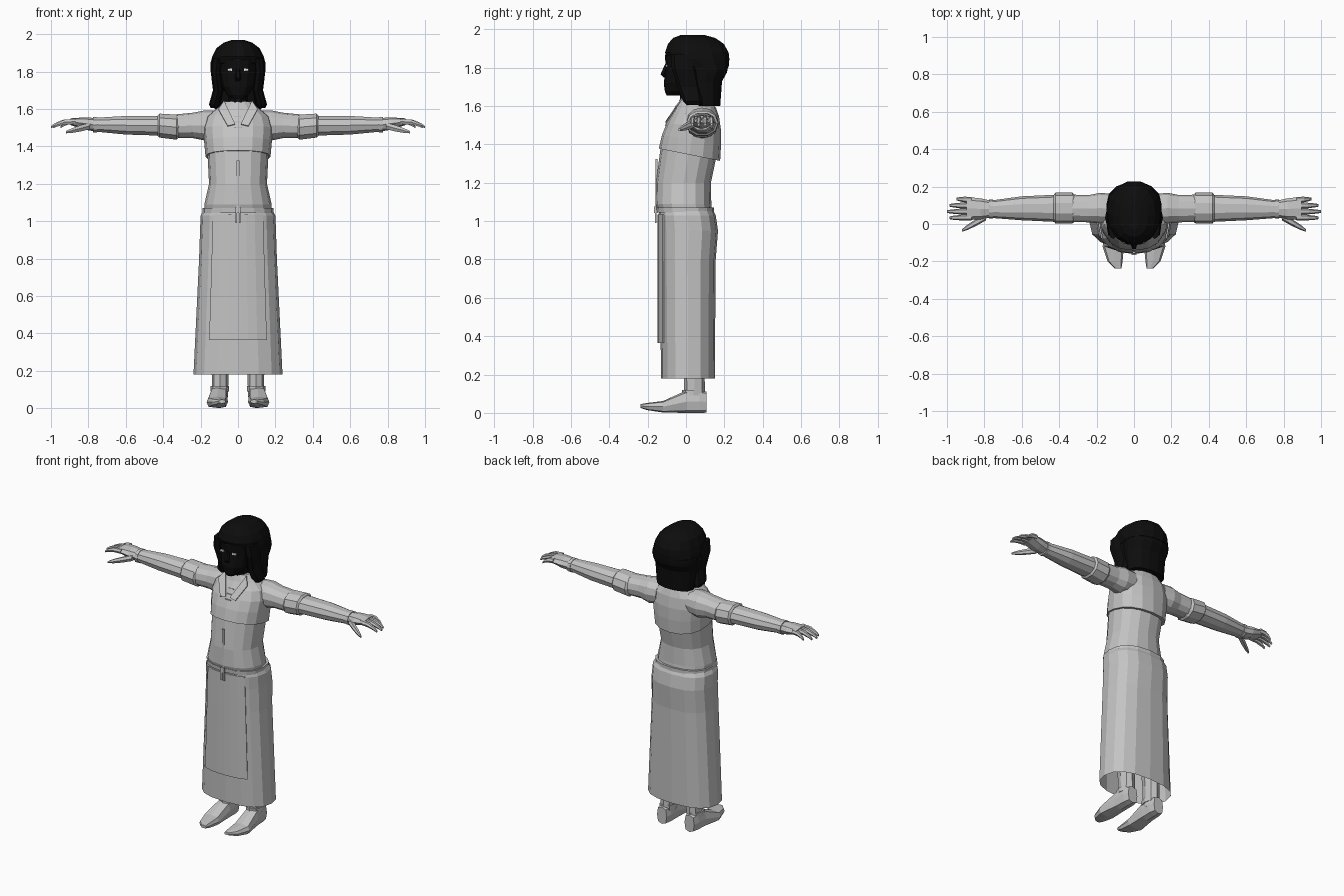
import bpy, bmesh, math
from mathutils import Vector

if "Cube" in bpy.data.objects:
    bpy.data.objects.remove(bpy.data.objects["Cube"])


def material(name, value):
    mat = bpy.data.materials.new(name)
    mat.use_nodes = True
    colour = (value, value, value, 1)
    mat.diffuse_color = colour
    mat.node_tree.nodes["Principled BSDF"].inputs["Base Color"].default_value = colour
    return mat


CLOTH = material("grey cloth", .55)
BLACK = material("black hair and face", .004)
PALE = material("pale eye", .8)


def finish(name, bm, mat, mirror=False, thickness=0):
    bmesh.ops.recalc_face_normals(bm, faces=bm.faces)
    mesh = bpy.data.meshes.new(name)
    bm.to_mesh(mesh)
    bm.free()
    mesh.materials.append(mat)
    ob = bpy.data.objects.new(name, mesh)
    bpy.context.collection.objects.link(ob)
    if thickness:
        ob.modifiers.new("thickness", "SOLIDIFY").thickness = thickness
    if mirror:
        ob.modifiers.new("mirror", "MIRROR")
    return ob


def oval_point(angle, power):
    """Point on a unit oval that grows squarer as the power rises."""
    c, s = round(math.cos(angle), 6), round(math.sin(angle), 6)
    return [math.copysign(abs(v) ** (2 / power), v) for v in (c, s)]


def loft(name, mat, axis, rings, sides=12, power=2.2, mirror=False, open_start=False, tilt=0):
    """Skin rings of (position, centre a, centre b, half a, half b) along an axis.
    The tilt leans the first ring and fades out towards the last."""
    bm = bmesh.new()
    a, b = [i for i in range(3) if i != axis]
    loops = []
    for index, (position, centre_a, centre_b, half_a, half_b) in enumerate(rings):
        lean = tilt * (1 - index / (len(rings) - 1))
        loop = []
        for k in range(sides):
            u, v = oval_point(math.tau * k / sides, power)
            point = Vector()
            point[a] = centre_a + half_a * u
            point[b] = centre_b + half_b * v
            point[axis] = position + lean * point[b]
            loop.append(bm.verts.new(point))
        loops.append(loop)
    for low, high in zip(loops, loops[1:]):
        for k in range(sides):
            bm.faces.new((low[k - 1], low[k], high[k], high[k - 1]))
    if not open_start:
        bm.faces.new(loops[0])
    bm.faces.new(loops[-1])
    return finish(name, bm, mat, mirror)


def upright(name, mat, rows, **options):
    """Loft up z from rows of (height, half width, front, back)."""
    rings = [(z, 0, (front + back) / 2, width, (back - front) / 2)
             for z, width, front, back in rows]
    return loft(name, mat, 2, rings, **options)


def block(name, mat, centre, size, mirror=False):
    bm = bmesh.new()
    bmesh.ops.create_cube(bm, size=1)
    bmesh.ops.scale(bm, vec=size, verts=bm.verts)
    bmesh.ops.translate(bm, vec=centre, verts=bm.verts)
    return finish(name, bm, mat, mirror)


# Long skirt, open at the hem
upright("skirt", CLOTH, [(.18, .238, -.13, .15), (.8, .208, -.137, .155), (.95, .203, -.14, .167),
                         (1.03, .2, -.143, .155), (1.06, .185, -.14, .14)],
        sides=16, power=2.5, open_start=True)

# Apron curving with the front of the skirt
bm = bmesh.new()
columns, rows = 6, 3
bmesh.ops.create_grid(bm, x_segments=columns, y_segments=rows, size=1)
for vert in bm.verts:
    z = .7 + .335 * vert.co.y
    x = vert.co.x * (.165 - .03 * z)
    skirt_half = .245 - .045 * z
    depth = (1 - abs(x / skirt_half) ** 2.5) ** .4
    vert.co = (x, .007 - .155 * depth, z)
finish("apron", bm, CLOTH, thickness=.006)

# Belt with a knot and two loose ends
upright("belt", CLOTH, [(1.045, .19, -.153, .147), (1.07, .19, -.155, .147)], sides=16, power=2.4)
block("belt_knot", CLOTH, (0, -.157, 1.06), (.026, .018, .034))
block("belt_end", CLOTH, (.009, -.158, 1.02), (.009, .006, .06), mirror=True)

# Shirt, with a raised yoke that dips towards the back
upright("shirt", CLOTH, [(1.065, .18, -.152, .135), (1.09, .18, -.16, .132), (1.2, .155, -.157, .13),
                         (1.4, .165, -.13, .172)], sides=16, power=2.3)
upright("shirt_yoke", CLOTH, [(1.35, .174, -.142, .178), (1.43, .181, -.125, .183), (1.5, .186, -.1, .182),
                              (1.56, .17, -.07, .172), (1.6, .12, -.047, .155), (1.64, .07, -.03, .11)],
        sides=16, power=2.3, tilt=-.2)
block("button_band", CLOTH, (0, -.153, 1.2), (.014, .01, .25))

# Open collar and lacing
bm = bmesh.new()
bm.faces.new([bm.verts.new(p) for p in ((.075, -.02, 1.645), (.015, -.108, 1.52),
                                       (.055, -.108, 1.51), (.105, -.055, 1.6))])
finish("collar", bm, CLOTH, mirror=True, thickness=.006)
for step in range(3):
    block("collar_lace", CLOTH, (0, -.105 + .018 * step, 1.5 + .03 * step), (.04, .008, .006))

# Sleeves, rolled cuffs, forearms and glove edges
loft("sleeve", CLOTH, 0, [(.11, .08, 1.515, .08, .075), (.18, .085, 1.512, .082, .08),
                          (.24, .082, 1.512, .073, .068), (.34, .084, 1.507, .073, .063)], mirror=True)
loft("rolled_cuff", CLOTH, 0, [(.315, .085, 1.505, .07, .06), (.33, .085, 1.503, .083, .07),
                               (.42, .085, 1.511, .083, .067), (.43, .085, 1.511, .07, .056)],
     sides=10, mirror=True)
loft("forearm", CLOTH, 0, [(.41, .084, 1.51, .073, .055), (.6, .084, 1.513, .064, .052),
                           (.77, .079, 1.516, .046, .038)], sides=10, mirror=True)
loft("glove_edge", CLOTH, 0, [(x, .08, 1.515, .051, .043) for x in (.755, .775)], sides=10, mirror=True)

# Hands: palm, fanned and curled fingers, thumb
loft("palm", CLOTH, 0, [(.765, .08, 1.516, .045, .036), (.82, .081, 1.522, .056, .033),
                        (.895, .083, 1.532, .062, .018)], sides=8, mirror=True)
for index, finger in enumerate(("index", "middle", "ring", "little")):
    root = .036 + .031 * index
    reach = .13 - .013 * (index - 1) ** 2
    rings = []
    for part in (0, .5, .85, 1):
        thick = .016 - .009 * part ** 3
        rings.append((.87 + reach * part, root + (.08 * root - .006) * part,
                      1.533 - .03 * part ** 3, thick, thick))
    loft(finger + "_finger", CLOTH, 0, rings, sides=6, mirror=True)
rings = []
for part in (0, .4, .75, 1):
    thick = .02 - .013 * part ** 3
    rings.append((.79 + .13 * part, .04 - .075 * part, 1.51 - .034 * part, thick, thick))
loft("thumb", CLOTH, 0, rings, sides=6, mirror=True)

# Neck, face, nose and eyes
loft("neck", BLACK, 2, [(z, 0, .025, .05, .058) for z in (1.58, 1.72)], sides=10)
upright("face", BLACK, [(1.655, .03, -.1, -.02), (1.675, .058, -.11, .03), (1.72, .085, -.116, .08),
                        (1.8, .1, -.105, .1), (1.86, .104, -.11, .1), (1.92, .09, -.09, .1)])
loft("nose", BLACK, 2, [(1.75, 0, -.108, .012, .01), (1.765, 0, -.113, .017, .023),
                        (1.82, 0, -.1, .008, .01)], sides=6)
block("eye", PALE, (.044, -.1, 1.81), (.026, .009, .012), mirror=True)

# Hair: crown, back and hanging side locks
upright("hair_crown", BLACK, [(1.8, .148, -.02, .225), (1.845, .147, -.1, .23), (1.88, .138, -.113, .226),
                              (1.925, .115, -.097, .2), (1.955, .075, -.07, .155), (1.97, .03, -.03, .1)],
        sides=14)
upright("hair_back", BLACK, [(1.6, .125, .03, .18), (1.73, .135, .01, .19), (1.775, .143, 0, .216),
                             (1.82, .146, -.02, .225)], sides=14)
loft("hair_lock", BLACK, 2, [(1.605, .125, .045, .02, .04), (1.625, .125, .035, .03, .05),
                             (1.7, .106, .015, .028, .06), (1.8, .118, -.01, .028, .065),
                             (1.87, .11, -.015, .028, .065)], sides=8, mirror=True)

# Legs and pointed shoes
loft("leg", CLOTH, 2, [(.06, .095, .045, .042, .055), (.2, .096, .043, .045, .054),
                       (.5, .1, .03, .065, .065)], sides=8, mirror=True)
loft("shoe", CLOTH, 1, [(-.237, .085, .036, .018, .01), (-.2, .101, .033, .04, .019),
                        (-.12, .111, .032, .057, .03), (0, .102, .058, .046, .058),
                        (.07, .1, .06, .044, .06), (.108, .1, .056, .035, .055)],
     sides=8, power=3.2, mirror=True)
loft("shoe_collar", CLOTH, 2, [(z, .097, .04, .049, .06) for z in (.09, .12)], sides=8, mirror=True)
